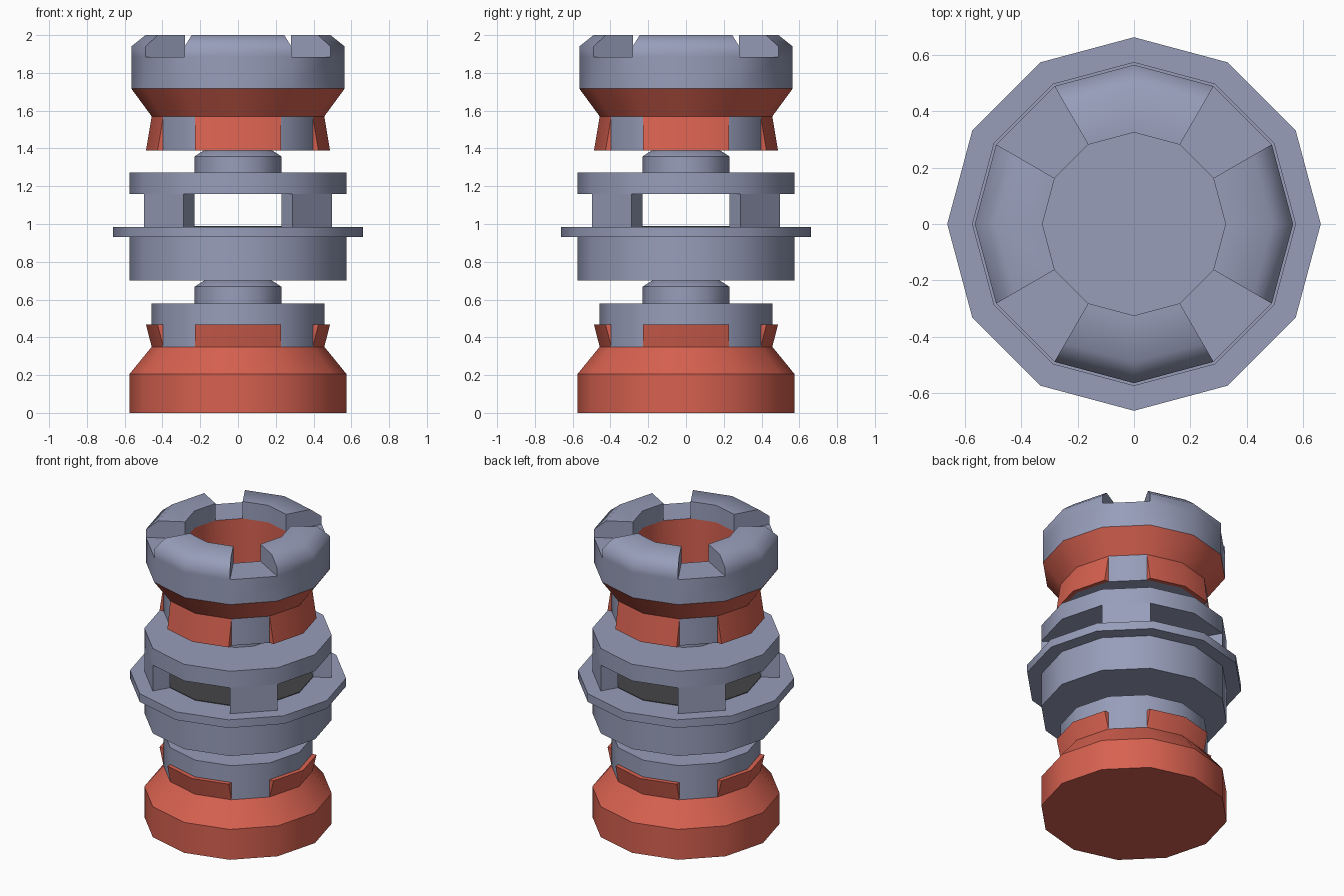
import bpy, bmesh
from math import radians, cos, sin
from mathutils import Matrix, Vector

if "Cube" in bpy.data.objects:
    bpy.data.objects.remove(bpy.data.objects["Cube"])

SIDES = 12


def material(name, rgb):
    m = bpy.data.materials.new(name)
    m.use_nodes = True
    m.diffuse_color = (*rgb, 1)
    m.node_tree.nodes["Principled BSDF"].inputs["Base Color"].default_value = (*rgb, 1)
    return m


GREY = material("blue_grey", (0.31, 0.34, 0.49))
RED = material("coral_red", (0.68, 0.12, 0.08))
DARK = material("dark_grey", (0.06, 0.06, 0.065))


def finish(bm, name, mats, angle=35, rule=None):
    """Colour faces by height, smooth shallow edges, link the object."""
    bmesh.ops.remove_doubles(bm, verts=bm.verts, dist=0.0005)
    bmesh.ops.recalc_face_normals(bm, faces=bm.faces)
    for f in bm.faces:
        f.smooth = True
        if rule:
            f.material_index = rule(f.calc_center_median().z)
    for e in bm.edges:
        if len(e.link_faces) == 2:
            a, b = e.link_faces
            e.smooth = (a.material_index == b.material_index
                        and e.calc_face_angle(0) < radians(angle))
    mesh = bpy.data.meshes.new(name)
    bm.to_mesh(mesh)
    bm.free()
    for m in mats:
        mesh.materials.append(m)
    obj = bpy.data.objects.new(name, mesh)
    bpy.context.scene.collection.objects.link(obj)
    return obj


def revolve(profile):
    """Spin a (radius, height) profile into a twelve-sided solid."""
    bm = bmesh.new()
    vs = [bm.verts.new((r, 0, z)) for r, z in profile]
    es = [bm.edges.new(pair) for pair in zip(vs, vs[1:])]
    bmesh.ops.spin(bm, geom=vs + es, cent=(0, 0, 0), axis=(0, 0, 1),
                   angle=radians(360), steps=SIDES)
    bmesh.ops.remove_doubles(bm, verts=bm.verts, dist=0.0005)
    return bm


def polar(r, deg, z):
    return Vector((r * cos(radians(deg)), r * sin(radians(deg)), z))


# Base: red foot with a grey neck
bm = revolve([(0, 0), (0.575, 0), (0.575, 0.205), (0.457, 0.35), (0.457, 0.58), (0, 0.58)])
finish(bm, "base", [RED, GREY], rule=lambda z: int(z > 0.36))

# Two chamfered posts joining the sections
for name, z in (("lower_post", 0.58), ("upper_post", 1.27)):
    bm = revolve([(0, z), (0.23, z), (0.23, z + 0.088), (0.18, z + 0.12), (0, z + 0.12)])
    finish(bm, name, [GREY])

# Middle drum with flange, recess floor and lid
bm = revolve([(0, 0.70), (0.575, 0.70), (0.575, 0.93), (0.663, 0.93),
              (0.663, 0.985), (0, 0.985)])
finish(bm, "drum", [GREY])
bm = revolve([(0, 0.984), (0.46, 0.984), (0.46, 0.989), (0, 0.989)])
finish(bm, "recess_floor", [DARK])
bm = revolve([(0, 1.16), (0.575, 1.16), (0.575, 1.272), (0, 1.272)])
finish(bm, "lid", [GREY])

# Four pillars on the diagonals between flange and lid
bm = bmesh.new()
for k in range(4):
    corners = [(0.46, 30), (0.575, 30), (0.575, 60), (0.46, 60)]
    low, high = ([bm.verts.new(polar(r, a + 90 * k, z)) for r, a in corners]
                 for z in (0.985, 1.16))
    bm.faces.new(low)
    bm.faces.new(high)
    for i in range(4):
        j = (i + 1) % 4
        bm.faces.new((low[i], low[j], high[j], high[i]))
finish(bm, "pillars", [GREY])

# Crown: grey core, red cone, hollow cup
bm = revolve([(0, 1.39), (0.457, 1.39), (0.457, 1.57), (0.565, 1.717), (0.565, 1.885),
              (0.325, 1.885), (0.325, 1.45), (0, 1.45)])
# Raise four teeth from the rim, leaving diagonal notches
rim = []
for f in bm.faces:
    c = f.calc_center_median()
    if abs(c.z - 1.885) < 0.001 and abs(abs(c.x) - abs(c.y)) > 0.1:
        rim.append(f)
for height, outer in ((1.94, 0.565), (2.0, 0.49)):
    out = bmesh.ops.extrude_face_region(bm, geom=rim)["geom"]
    bmesh.ops.delete(bm, geom=rim, context="FACES_ONLY")
    for v in [g for g in out if isinstance(g, bmesh.types.BMVert)]:
        v.co.z = height
        r = v.co.xy.length
        if r > 0.4:
            v.co.x *= outer / r
            v.co.y *= outer / r
    rim = [g for g in out if isinstance(g, bmesh.types.BMFace)]
finish(bm, "crown", [GREY, RED], angle=60,
       rule=lambda z: int(1.58 < z < 1.71))


# Flared red claws, one facing each side
def claws(name, root, tip):
    bm = bmesh.new()
    for k in range(4):
        turn = Matrix.Rotation(radians(90 * k), 3, "Z")
        angles = (60, 90, 120)

        def row(z, shift):
            return [bm.verts.new(turn @ (polar(0.457, a, z) + Vector((0, shift, 0))))
                    for a in angles]
        base, inner, outer = row(root, 0), row(tip, 0), row(tip, 0.03)
        for a, b in ((base, inner), (inner, outer), (outer, base)):
            for i in (0, 1):
                bm.faces.new((a[i], a[i + 1], b[i + 1], b[i]))
        for i in (0, 2):
            bm.faces.new((base[i], inner[i], outer[i]))
    finish(bm, name, [RED])


claws("upper_claws", 1.57, 1.39)
claws("lower_claws", 0.35, 0.467)
